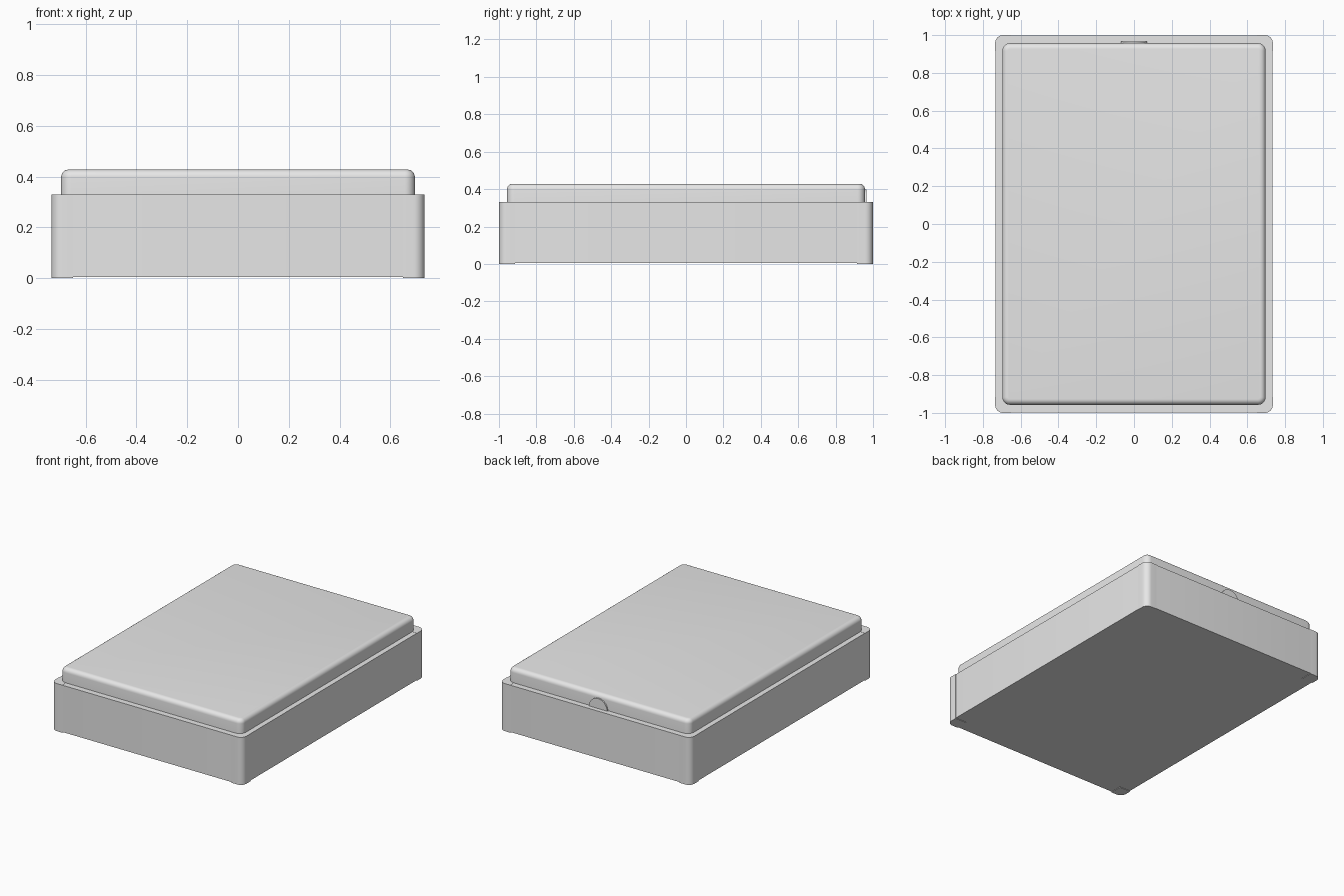
import bpy, bmesh, math
from mathutils import Vector

if "Cube" in bpy.data.objects:
    bpy.data.objects.remove(bpy.data.objects["Cube"])


def material(name, rgb):
    m = bpy.data.materials.new(name)
    m.diffuse_color = (*rgb, 1)
    m.use_nodes = True
    m.node_tree.nodes["Principled BSDF"].inputs["Base Color"].default_value = m.diffuse_color
    return m


grey = material("light grey", (0.8, 0.8, 0.8))


def finish(bm, name, angle=35):
    bmesh.ops.recalc_face_normals(bm, faces=bm.faces)
    me = bpy.data.meshes.new(name)
    bm.to_mesh(me)
    bm.free()
    me.materials.append(grey)
    ob = bpy.data.objects.new(name, me)
    bpy.context.collection.objects.link(ob)
    bpy.ops.object.select_all(action='DESELECT')
    ob.select_set(True)
    bpy.context.view_layer.objects.active = ob
    bpy.ops.object.shade_smooth_by_angle(angle=math.radians(angle))
    return ob


def box(x0, x1, y0, y1, z0, z1):
    bm = bmesh.new()
    bmesh.ops.create_cube(bm, size=1)
    for v in bm.verts:
        v.co = Vector(((x0 + x1) / 2 + v.co.x * (x1 - x0),
                       (y0 + y1) / 2 + v.co.y * (y1 - y0),
                       (z0 + z1) / 2 + v.co.z * (z1 - z0)))
    return bm


def bevel(bm, edges, r, seg):
    bmesh.ops.bevel(bm, geom=edges, offset=r, segments=seg, profile=0.5, affect='EDGES')


def vertical(e):
    d = e.verts[0].co - e.verts[1].co
    return abs(d.z) > 1e-4 and abs(d.x) + abs(d.y) < 1e-4


HX, HY, TOP = 0.735, 1.0, 0.33

# Base: main body, slightly inside the corner posts
bm = box(-HX + 0.002, HX - 0.002, -HY + 0.002, HY - 0.002, 0.004, TOP - 0.001)
bevel(bm, [e for e in bm.edges if vertical(e)], 0.045, 8)
finish(bm, "base_box")

# Rounded corner posts
for sx, xn in ((-1, "left"), (1, "right")):
    for sy, yn in ((-1, "front"), (1, "back")):
        xs = sorted((sx * (HX - 0.085), sx * HX))
        ys = sorted((sy * (HY - 0.085), sy * HY))
        bm = box(*xs, *ys, 0, TOP)
        outer = [e for e in bm.edges if vertical(e)
                 and abs(e.verts[0].co.x - sx * HX) < 1e-4
                 and abs(e.verts[0].co.y - sy * HY) < 1e-4]
        bevel(bm, outer, 0.042, 8)
        finish(bm, f"corner_post_{yn}_{xn}")

# Lid slab: rounded corners, then a rounded top rim
bm = box(-0.697, 0.697, -0.957, 0.957, 0.30, 0.428)
bevel(bm, [e for e in bm.edges if vertical(e)], 0.04, 8)
rim = [e for e in bm.edges if all(v.co.z > 0.427 for v in e.verts)]
bevel(bm, rim, 0.03, 6)
finish(bm, "top_slab")

# Half-round tab on the back of the slab
bm = bmesh.new()
n = 20
ring = [bm.verts.new((0.07 * math.cos(math.pi * i / n), 0.95,
                      TOP - 0.002 + 0.07 * math.sin(math.pi * i / n))) for i in range(n + 1)]
face = bm.faces.new(ring)
ext = bmesh.ops.extrude_face_region(bm, geom=[face])
bmesh.ops.translate(bm, vec=(0, 0.016, 0),
                    verts=[g for g in ext["geom"] if isinstance(g, bmesh.types.BMVert)])
finish(bm, "back_tab")
